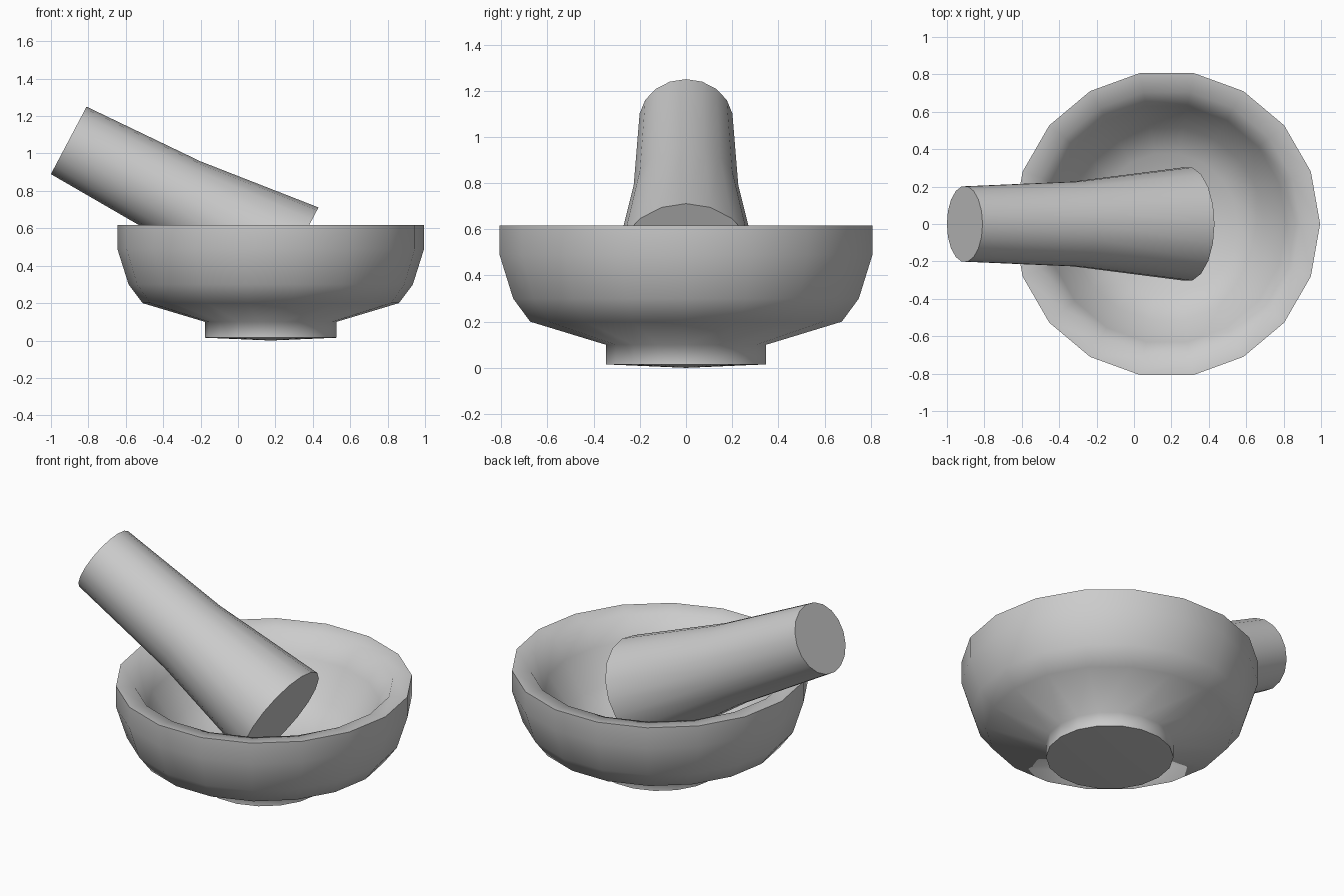
import bpy, bmesh, math
from mathutils import Matrix, Vector

cube = bpy.data.objects.get("Cube")
if cube:
    bpy.data.objects.remove(cube, do_unlink=True)

SIDES = 18

stone = bpy.data.materials.new("grey_stone")
stone.use_nodes = True
GREY = (0.6, 0.6, 0.6, 1)
stone.diffuse_color = GREY
stone.node_tree.nodes["Principled BSDF"].inputs["Base Color"].default_value = GREY


def lathe(name, profile, matrix):
    """Spin a (radius, height) profile; zero radius makes a pole."""
    bm = bmesh.new()
    rings = []
    for r, z in profile:
        if r == 0:
            rings.append([bm.verts.new((0, 0, z))] * SIDES)
            continue
        angles = [2 * math.pi * i / SIDES for i in range(SIDES)]
        rings.append([bm.verts.new((r * math.cos(a), r * math.sin(a), z)) for a in angles])
    for low, high in zip(rings, rings[1:]):
        for i in range(SIDES):
            j = (i + 1) % SIDES
            corners = dict.fromkeys((low[i], low[j], high[j], high[i]))
            bm.faces.new(list(corners))
    bmesh.ops.recalc_face_normals(bm, faces=bm.faces)
    mesh = bpy.data.meshes.new(name)
    bm.to_mesh(mesh)
    bm.free()
    mesh.materials.append(stone)
    obj = bpy.data.objects.new(name, mesh)
    obj.matrix_world = matrix
    bpy.context.collection.objects.link(obj)
    bpy.ops.object.select_all(action="DESELECT")
    obj.select_set(True)
    bpy.context.view_layer.objects.active = obj
    bpy.ops.object.shade_smooth_by_angle(angle=math.radians(78))
    return obj


# Footed bowl: outside from the base up, over the rim, then down the hollow
outside = [(0, 0), (0.352, 0.015), (0.352, 0.1), (0.685, 0.2),
           (0.76, 0.3), (0.82, 0.49), (0.82, 0.617)]
hollow = [(0.715, 0.605), (0.64, 0.48), (0.52, 0.3), (0.38, 0.2), (0, 0.16)]
lathe("mortar_bowl", outside + hollow, Matrix.Translation((0.175, 0, 0)))

# Pestle leaning on the rim, wide grinding end down in the bowl
grip_end = Vector((-0.905, 0, 1.07))
grind_end = Vector((0.287, 0, 0.44))
axis = grind_end - grip_end
length = axis.length
lean = Matrix.Rotation(math.atan2(axis.x, axis.z), 4, "Y")
lathe("pestle",
      [(0, 0), (0.204, 0), (0.23, length / 2), (0.307, length), (0, length)],
      Matrix.Translation(grip_end) @ lean)
